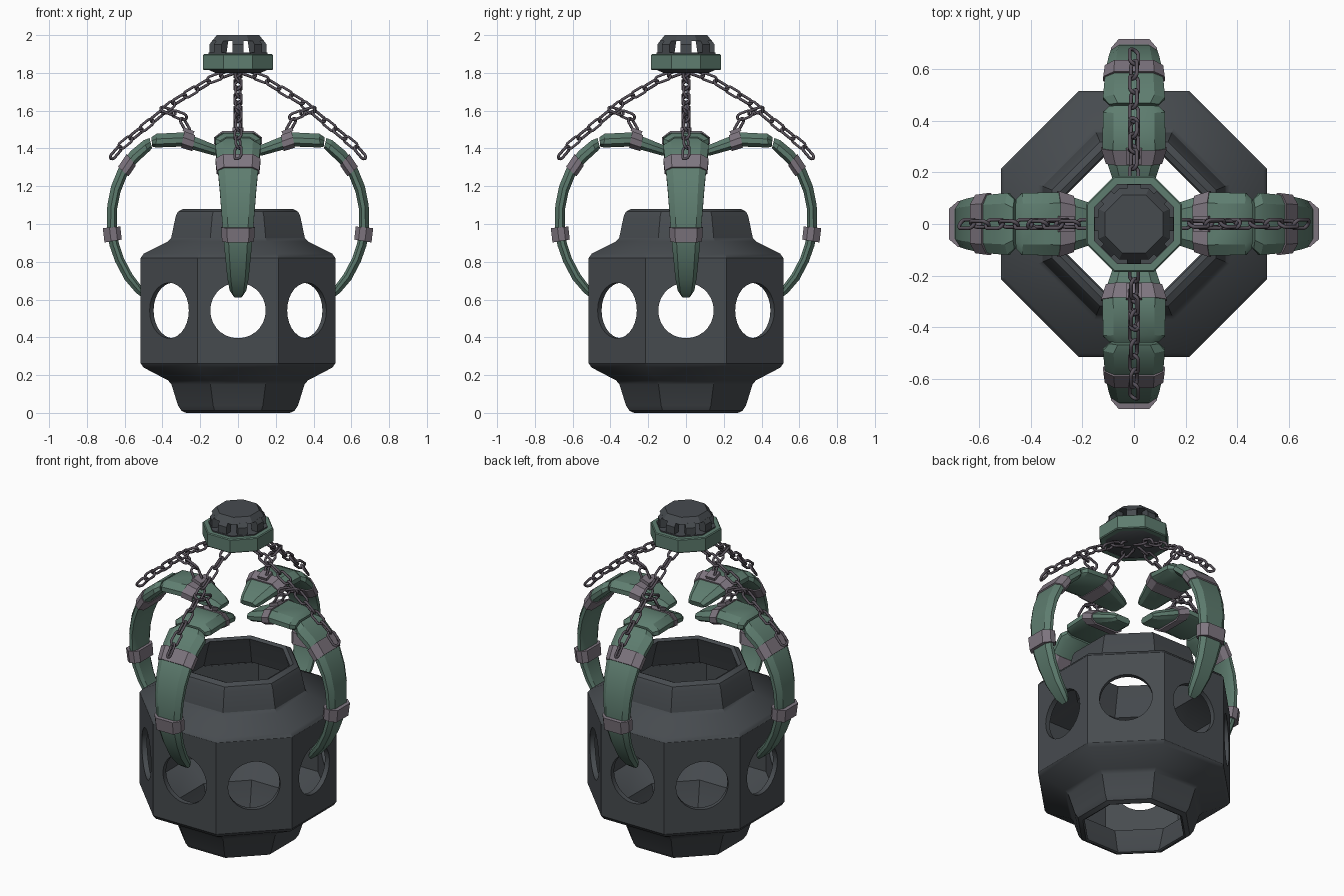
import bpy, bmesh, math
from mathutils import Vector, Matrix

cube = bpy.data.objects.get("Cube")
if cube:
    bpy.data.objects.remove(cube, do_unlink=True)


def material(name, rgb):
    m = bpy.data.materials.new(name)
    m.use_nodes = True
    m.diffuse_color = (*rgb, 1)
    m.node_tree.nodes["Principled BSDF"].inputs["Base Color"].default_value = (*rgb, 1)
    return m


IRON = material("dark iron", (0.062, 0.07, 0.078))
GREEN = material("patina green", (0.112, 0.205, 0.16))
STRAP = material("mauve strap", (0.21, 0.18, 0.215))
CHAIN = material("chain metal", (0.1, 0.085, 0.105))

SIDES = ["left", "back", "right", "front"]


def mesh_from(name, bm, mat, angle=30):
    bmesh.ops.remove_doubles(bm, verts=bm.verts, dist=1e-5)
    bmesh.ops.recalc_face_normals(bm, faces=bm.faces)
    me = bpy.data.meshes.new(name)
    bm.to_mesh(me)
    bm.free()
    me.materials.append(mat)
    me.shade_smooth()
    me.set_sharp_from_angle(angle=math.radians(angle))
    return me


def place(name, me, turn=0.0):
    ob = bpy.data.objects.new(name, me)
    ob.rotation_euler.z = turn
    bpy.context.scene.collection.objects.link(ob)
    return ob


def four(part, me):
    for i, side in enumerate(SIDES):
        place(f"{side}_{part}", me, i * math.pi / 2)


def bridge(bm, rings, loop):
    n = len(rings[0])
    pairs = list(zip(rings, rings[1:])) + ([(rings[-1], rings[0])] if loop else [])
    for a, b in pairs:
        for i in range(n):
            j = (i + 1) % n
            bm.faces.new((a[i], a[j], b[j], b[i]))
    if not loop:
        bm.faces.new(rings[0])
        bm.faces.new(rings[-1])


def octagon_loft(name, profile, mat, loop=False):
    """Stack of octagons given as (distance to flat, height)."""
    bm = bmesh.new()
    rings = []
    for r, z in profile:
        R = r / math.cos(math.pi / 8)
        angles = [(k + 0.5) * math.pi / 4 for k in range(8)]
        rings.append([bm.verts.new((R * math.cos(a), R * math.sin(a), z)) for a in angles])
    bridge(bm, rings, loop)
    return mesh_from(name, bm, mat)


def limb(name, sections, mat, grow=0.0):
    """Chamfered bar through sections (outer r, z, inner r, z, half width)."""
    bm = bmesh.new()
    rings = []
    for ro, zo, ri, zi, w in sections:
        o, i = Vector((ro, 0, zo)), Vector((ri, 0, zi))
        d = (o - i).normalized() * grow
        o, i, w = o + d, i - d, w + grow
        half = [(0.66, 1), (1, 0.62), (1, 0.25), (0.72, 0)]
        outline = half + [(-a, t) for a, t in reversed(half)]
        rings.append([bm.verts.new(i.lerp(o, t) + Vector((0, a * w, 0))) for a, t in outline])
    bridge(bm, rings, False)
    return mesh_from(name, bm, mat)


def chain(name, path, pitch=0.072):
    """Alternating oval links spaced evenly along a path."""
    pts = [Vector((r, 0, z)) for r, z in path]
    lengths = [(b - a).length for a, b in zip(pts, pts[1:])]
    count = max(2, round(sum(lengths) / pitch))
    bm = bmesh.new()
    for k in range(count):
        s = (k + 0.5) * sum(lengths) / count
        seg = 0
        while seg < len(lengths) - 1 and s > lengths[seg]:
            s -= lengths[seg]
            seg += 1
        axis = (pts[seg + 1] - pts[seg]).normalized()
        centre = pts[seg] + axis * s
        roll = math.radians(35 + 90 * (k % 2))
        frame = axis.to_track_quat('X', 'Z').to_matrix() @ Matrix.Rotation(roll, 3, 'X')
        rings = []
        for i in range(14):
            a = 2 * math.pi * i / 14
            mid = Vector((0.021 * math.cos(a) + math.copysign(0.021, math.cos(a)),
                          0.021 * math.sin(a), 0))
            out = Vector((math.cos(a), math.sin(a), 0))
            ring = []
            for j in range(6):
                b = j * math.pi / 3
                p = mid + 0.0075 * (out * math.cos(b) + Vector((0, 0, math.sin(b))))
                ring.append(bm.verts.new(centre + frame @ p))
            rings.append(ring)
        bridge(bm, rings, True)
    return mesh_from(name, bm, CHAIN, 70)


# Hollow octagonal drum, open at both necks
outer = [(0.275, 0), (0.3, 0.012), (0.318, 0.04), (0.352, 0.15), (0.37, 0.172), (0.5, 0.24),
         (0.515, 0.262), (0.515, 0.82), (0.5, 0.842), (0.37, 0.908), (0.354, 0.925),
         (0.33, 1.04), (0.318, 1.065), (0.29, 1.08)]
inner = [(0.27, 1.07), (0.285, 1.03), (0.325, 0.9), (0.485, 0.82),
         (0.485, 0.26), (0.325, 0.18), (0.285, 0.04), (0.265, 0.005)]
drum = place("drum", octagon_loft("drum", outer + inner, IRON, True))

# Round window through each side of the drum
bm = bmesh.new()
for k in range(8):
    spot = (Matrix.Rotation(k * math.pi / 4, 4, 'Z') @ Matrix.Translation((0.5, 0, 0.542))
            @ Matrix.Rotation(math.pi / 2, 4, 'Y'))
    bmesh.ops.create_cone(bm, cap_ends=True, segments=28, radius1=0.147, radius2=0.147,
                          depth=0.18, matrix=spot)
cutter = place("window_cutter", mesh_from("window_cutter", bm, IRON))
cutter.hide_render = True
cut = drum.modifiers.new("windows", 'BOOLEAN')
cut.operation, cut.solver, cut.object = 'DIFFERENCE', 'EXACT', cutter
graph = bpy.context.evaluated_depsgraph_get()
result = bpy.data.meshes.new_from_object(drum.evaluated_get(graph))
drum.modifiers.clear()
drum.data = result
result.set_sharp_from_angle(angle=math.radians(30))
bpy.data.objects.remove(cutter, do_unlink=True)

# Crown: green collar, dark underside, posts and lid
place("crown_collar", octagon_loft("crown_collar", [(0.18, 1.815), (0.185, 1.82),
                                                    (0.185, 1.895), (0.18, 1.9)], GREEN))
place("crown_underside", octagon_loft("crown_underside", [(0.12, 1.8), (0.155, 1.816)], IRON))
place("crown_base", octagon_loft("crown_base", [(0.155, 1.898), (0.155, 1.907)], IRON))
place("crown_lid", octagon_loft("crown_lid", [(0.12, 1.968), (0.138, 1.968), (0.112, 2.0)], IRON))
bm = bmesh.new()
side_shape = [(0.152, 1.9), (0.152, 1.95), (0.135, 1.972), (0.1, 1.972), (0.115, 1.9)]
for k in range(8):
    spin = Matrix.Rotation(k * math.pi / 4, 3, 'Z')
    bridge(bm, [[bm.verts.new(spin @ Vector((r, y, z))) for r, z in side_shape]
                for y in (-0.028, 0.028)], False)
place("crown_posts", mesh_from("crown_posts", bm, IRON))

# Upper leaf of each arm, pointing in to the centre
leaf = [(0.09, 1.395, 0.1, 1.365, 0.05), (0.12, 1.418, 0.125, 1.362, 0.065),
        (0.285, 1.485, 0.3, 1.41, 0.122), (0.43, 1.478, 0.435, 1.405, 0.12),
        (0.458, 1.46, 0.455, 1.41, 0.095)]
four("leaf", limb("leaf", leaf, GREEN))

# Curved claw reaching down to the windows
claw = [(0.468, 1.455, 0.455, 1.4, 0.095), (0.5, 1.443, 0.475, 1.38, 0.12),
        (0.57, 1.385, 0.535, 1.325, 0.114), (0.635, 1.29, 0.59, 1.25, 0.105),
        (0.672, 1.2, 0.622, 1.17, 0.097), (0.692, 1.1, 0.64, 1.08, 0.09),
        (0.695, 0.97, 0.642, 0.97, 0.08), (0.68, 0.885, 0.63, 0.895, 0.074),
        (0.65, 0.8, 0.605, 0.82, 0.066), (0.6, 0.705, 0.56, 0.735, 0.057),
        (0.54, 0.635, 0.51, 0.668, 0.044), (0.505, 0.61, 0.49, 0.635, 0.025)]
four("claw", limb("claw", claw, GREEN))

# Straps around leaf and claw, and the heavier clamp
four("leaf_strap", limb("leaf_strap", [(0.228, 1.463, 0.24, 1.392, 0.102),
                                       (0.285, 1.485, 0.3, 1.411, 0.12)], STRAP, 0.007))
four("claw_strap", limb("claw_strap", [(0.585, 1.365, 0.545, 1.315, 0.112),
                                       (0.63, 1.298, 0.585, 1.257, 0.106)], STRAP, 0.007))
four("claw_clamp", limb("claw_clamp", [(0.699, 0.98, 0.64, 0.985, 0.072),
                                       (0.69, 0.905, 0.632, 0.915, 0.068)], STRAP, 0.017))

# Small eyelet plate on each leaf strap
bm = bmesh.new()
bmesh.ops.create_cube(bm, size=1, matrix=Matrix.Translation((0.262, 0, 1.492))
                      @ Matrix.Rotation(-0.36, 4, 'Y') @ Matrix.Diagonal((0.06, 0.06, 0.02, 1)))
four("eyelet_plate", mesh_from("eyelet_plate", bm, STRAP))

# Chains from the crown to the claws, with a branch to each leaf
four("main_chain", chain("main_chain", [(0.02, 1.81), (0.13, 1.77), (0.33, 1.65),
                                        (0.5, 1.51), (0.61, 1.42), (0.67, 1.35)]))
four("branch_chain", chain("branch_chain", [(0.4, 1.61), (0.31, 1.575), (0.265, 1.495)], 0.068))
